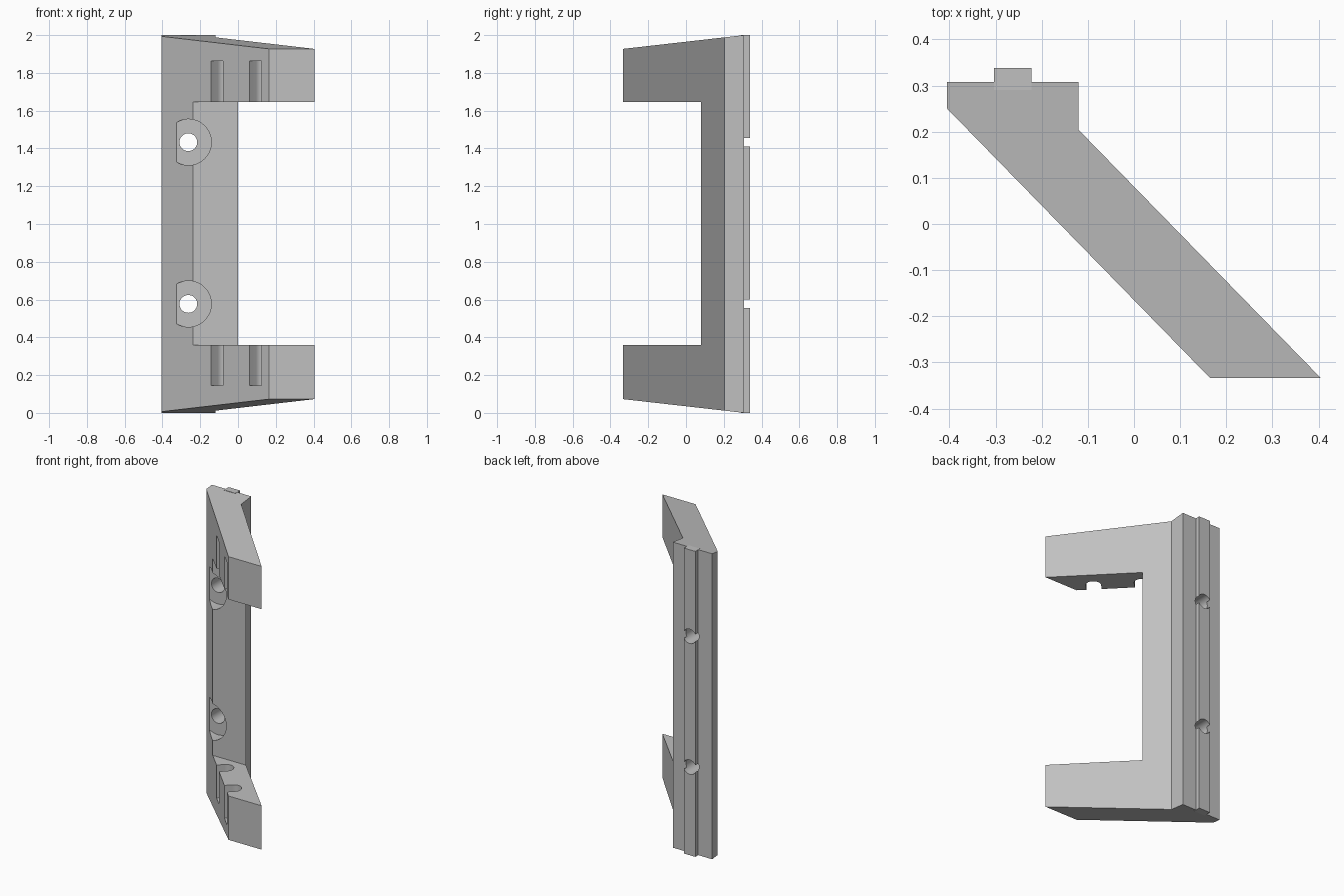
import bpy, bmesh, math
from math import sin, cos, pi
from mathutils import Vector

cube = bpy.data.objects.get("Cube")
if cube:
    bpy.data.objects.remove(cube, do_unlink=True)

grey = bpy.data.materials.new("Plain grey")
grey.use_nodes = True
grey.diffuse_color = (0.53, 0.53, 0.53, 1)
grey.node_tree.nodes["Principled BSDF"].inputs["Base Color"].default_value = (0.53, 0.53, 0.53, 1)


def prism(name, outline, bottom, top):
    """Upright prism over an outline; bottom and top heights depend on y."""
    bm = bmesh.new()
    low = [bm.verts.new((x, y, bottom(y))) for x, y in outline]
    high = [bm.verts.new((x, y, top(y))) for x, y in outline]
    bm.faces.new(low)
    bm.faces.new(high)
    n = len(outline)
    for i in range(n):
        j = (i + 1) % n
        bm.faces.new((low[i], low[j], high[j], high[i]))
    bmesh.ops.recalc_face_normals(bm, faces=bm.faces)
    mesh = bpy.data.meshes.new(name)
    bm.to_mesh(mesh)
    bm.free()
    obj = bpy.data.objects.new(name, mesh)
    obj.data.materials.append(grey)
    bpy.context.collection.objects.link(obj)
    return obj


def box(name, x0, x1, y0, y1, z0, z1):
    return prism(name, [(x0, y0), (x1, y0), (x1, y1), (x0, y1)], lambda y: z0, lambda y: z1)


def bore(name, x, z, radius, y0, y1):
    """Cylinder lying along y."""
    bpy.ops.mesh.primitive_cylinder_add(vertices=48, radius=radius, depth=y1 - y0,
                                        location=(x, (y0 + y1) / 2, z), rotation=(pi / 2, 0, 0))
    obj = bpy.context.object
    obj.name = name
    obj.data.materials.append(grey)
    return obj


def combine(target, tool, operation):
    mod = target.modifiers.new(tool.name, 'BOOLEAN')
    mod.operation = operation
    mod.solver = 'EXACT'
    mod.object = tool
    bpy.context.view_layer.objects.active = target
    bpy.ops.object.modifier_apply(modifier=mod.name)
    bpy.data.objects.remove(tool, do_unlink=True)


# Slanted body whose ends taper towards the front
BACK, FRONT = 0.308, -0.334


def taper(y):
    return 0.073 * (BACK - y) / (BACK - FRONT)


bracket = prism("bracket_body",
                [(-0.405, BACK), (-0.405, 0.25), (0.165, FRONT), (0.405, FRONT),
                 (-0.12, 0.204), (-0.12, BACK)],
                taper, lambda y: 2 - taper(y))

# Opening between the two arms
combine(bracket, box("opening", -1, 1, -1, 0.08, 0.36, 1.647), 'DIFFERENCE')

# Locating rib along the back
combine(bracket, box("back_rib", -0.304, -0.222, 0.29, 0.338, 0.0, 2.0), 'UNION')
# Trim the buried rib ends flush with the tapered ends
for z0, z1, side in ((-0.1, 0, "lower"), (2, 2.1, "upper")):
    combine(bracket, box(side + "_trim", -1, 1, -1, 1, z0, z1), 'DIFFERENCE')

# Countersunk screw holes
for z, side in ((0.577, "lower"), (1.433, "upper")):
    combine(bracket, bore(side + "_counterbore", -0.263, z, 0.122, -0.6, 0.168), 'DIFFERENCE')
    combine(bracket, bore(side + "_screw_hole", -0.263, z, 0.047, -0.6, 0.6), 'DIFFERENCE')

# Round-bottomed grooves square to the slanted face, reaching into both arms
inward = Vector((1, 1)).normalized()
along = Vector((1, -1)).normalized()
radius = 0.046
for x, side in ((-0.11, "inner"), (0.0925, "outer")):
    mouth = Vector((x, 0.25 - 1.023 * (x + 0.405)))
    centre = mouth + inward * 0.05
    arc = [centre + radius * (cos(a) * along + sin(a) * inward)
           for a in (pi * i / 20 for i in range(21))]
    outer = [mouth - inward * 0.1 - along * radius, mouth - inward * 0.1 + along * radius]
    cutter = prism(side + "_groove", [tuple(p) for p in arc + outer],
                   lambda y: 0.145, lambda y: 1.863)
    combine(bracket, cutter, 'DIFFERENCE')

# Smooth bores, crisp edges
bpy.ops.object.select_all(action='DESELECT')
bracket.select_set(True)
bpy.context.view_layer.objects.active = bracket
bpy.ops.object.shade_smooth_by_angle(angle=math.radians(30))
